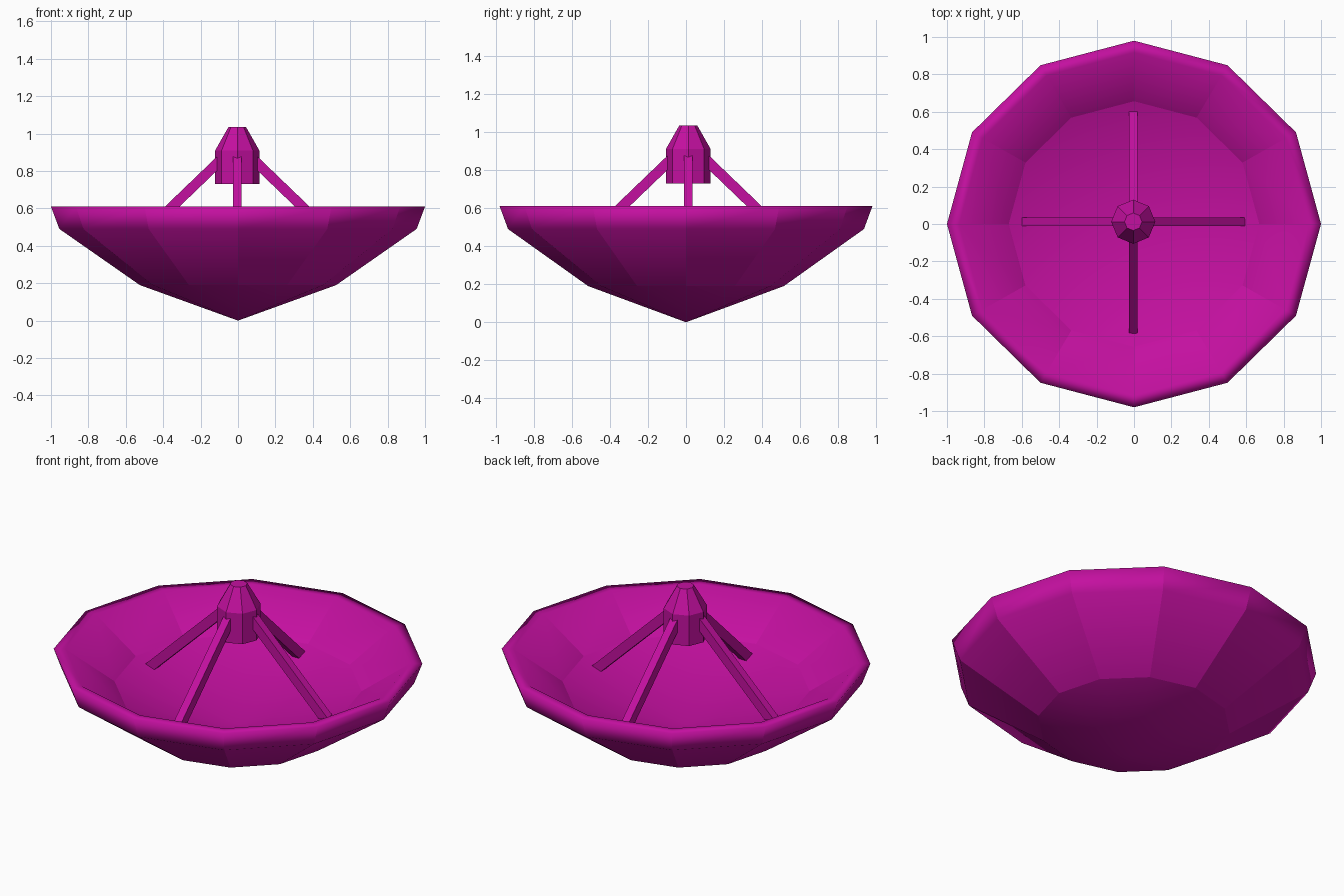
import bpy, bmesh, math
from mathutils import Vector, Matrix

cube = bpy.data.objects.get("Cube")
if cube:
    bpy.data.objects.remove(cube)

COLOUR = (0.55, 0.005, 0.35, 1)
magenta = bpy.data.materials.new("magenta")
magenta.use_nodes = True
magenta.diffuse_color = COLOUR
magenta.node_tree.nodes["Principled BSDF"].inputs["Base Color"].default_value = COLOUR

CENTRE = Vector((-0.004, 0.012, 0))


def finish(bm, name):
    bmesh.ops.recalc_face_normals(bm, faces=bm.faces)
    mesh = bpy.data.meshes.new(name)
    bm.to_mesh(mesh)
    bm.free()
    mesh.materials.append(magenta)
    obj = bpy.data.objects.new(name, mesh)
    bpy.context.collection.objects.link(obj)
    return obj


def lathe(profile, sides):
    """Spin an (r, z) profile; points with r = 0 become a single pole."""
    bm = bmesh.new()
    rings = []
    for r, z in profile:
        if r == 0:
            rings.append([bm.verts.new((0, 0, z))] * sides)
        else:
            angles = [2 * math.pi * i / sides for i in range(sides)]
            rings.append([bm.verts.new((r * math.cos(a), r * math.sin(a), z)) for a in angles])
    for low, high in zip(rings, rings[1:]):
        for i in range(sides):
            j = (i + 1) % sides
            corners = list(dict.fromkeys((low[i], low[j], high[j], high[i])))
            bm.faces.new(corners)
    return bm, rings


# Dish: thick twelve-sided bowl with a softly shaded rim
bowl = [(0, 0), (0.525, 0.19), (0.955, 0.49), (1, 0.61),
        (0.935, 0.61), (0.67, 0.432), (0, 0.205)]
bm, rings = lathe(bowl, 12)
for face in bm.faces:
    face.smooth = True
level = {v: k for k, ring in enumerate(rings) for v in ring}
creases = [{1}, {5}, {1, 2}, {2, 3}, {4, 5}]
for edge in bm.edges:
    edge.smooth = {level[v] for v in edge.verts} not in creases
bmesh.ops.scale(bm, vec=(1, 0.98, 1), verts=bm.verts)
finish(bm, "dish")

# Receiver: eight-sided block with a tapered top
bm, rings = lathe([(0, 0.73), (0.118, 0.73), (0.118, 0.91), (0.047, 1.035), (0, 1.035)], 8)
bmesh.ops.dissolve_limit(bm, angle_limit=0.01, verts=bm.verts, edges=bm.edges)
finish(bm, "receiver").location = CENTRE

# Struts: four square bars from the receiver down into the dish
start, end = Vector((0.06, 0, 0.886)), Vector((0.6, 0, 0.367))
axis = end - start
for k, side in enumerate(("left", "back", "right", "front")):
    bm = bmesh.new()
    bmesh.ops.create_cube(bm, size=1)
    bmesh.ops.scale(bm, vec=(axis.length, 0.046, 0.054), verts=bm.verts)
    tilt = Matrix.Rotation(math.atan2(-axis.z, axis.x), 4, "Y")
    place = (Matrix.Translation(CENTRE) @ Matrix.Rotation(k * math.pi / 2, 4, "Z")
             @ Matrix.Translation((start + end) / 2) @ tilt)
    bm.transform(place)
    finish(bm, side + "_strut")
